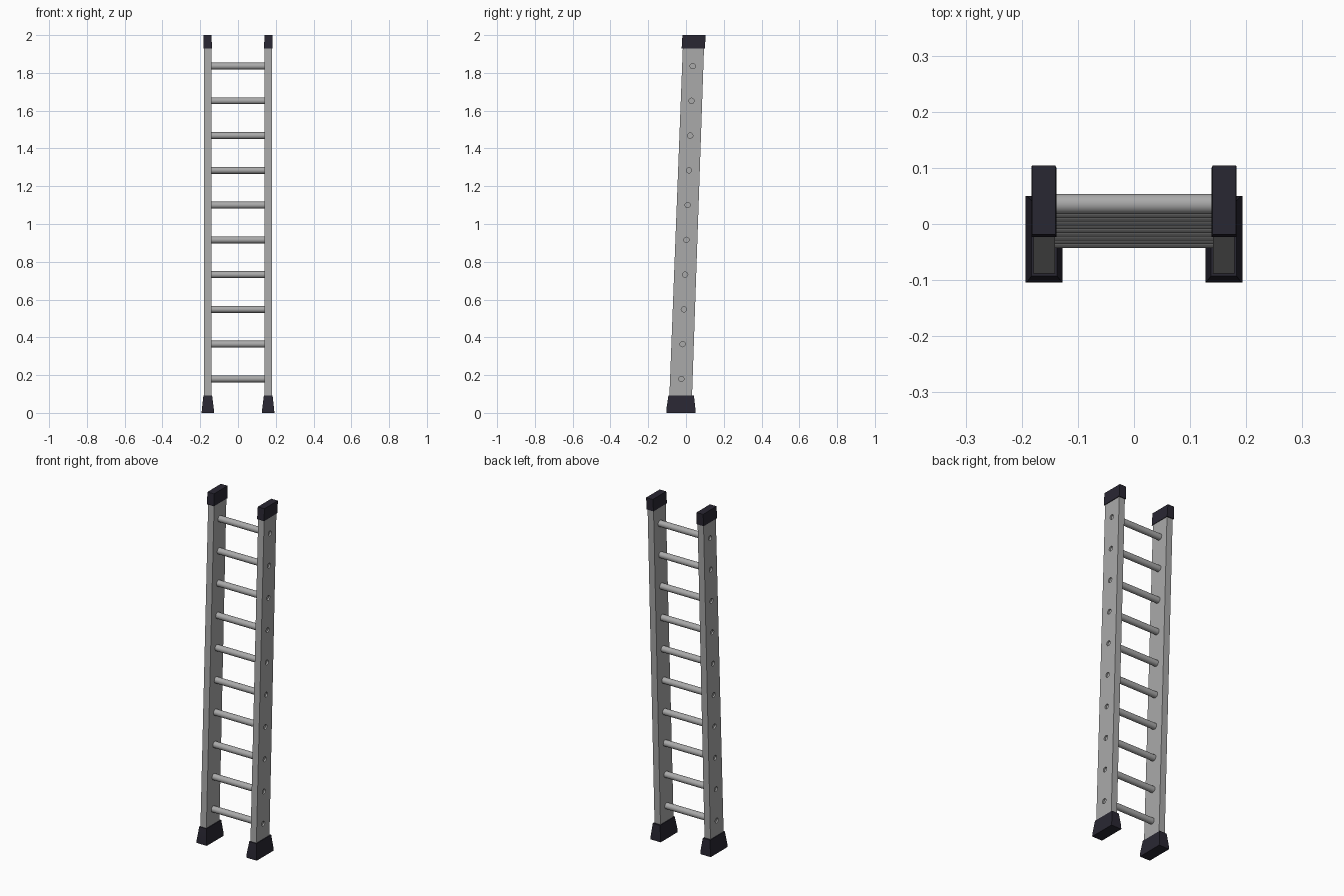
import bpy, bmesh, math
from mathutils import Vector

if "Cube" in bpy.data.objects:
    bpy.data.objects.remove(bpy.data.objects["Cube"])


def material(name, col):
    m = bpy.data.materials.new(name)
    m.diffuse_color = (*col, 1)
    m.use_nodes = True
    m.node_tree.nodes["Principled BSDF"].inputs["Base Color"].default_value = m.diffuse_color
    return m


METAL = material("aluminium grey", (0.40, 0.40, 0.40))
RUBBER = material("dark rubber", (0.022, 0.020, 0.032))


def lean(z):
    """Centre of the leaning ladder in y at height z."""
    return -0.028 + 0.0365 * (z - 0.09)


def finish(ob, mat):
    ob.data.materials.clear()
    ob.data.materials.append(mat)
    bpy.ops.object.select_all(action='DESELECT')
    ob.select_set(True)
    bpy.context.view_layer.objects.active = ob
    bpy.ops.object.shade_smooth_by_angle(angle=math.radians(35))


def loft(name, sections, bevel, mat):
    """Stack of rectangles (xmin, xmax, ymin, ymax, z), edges rounded."""
    bm = bmesh.new()
    rings = []
    for x0, x1, y0, y1, z in sections:
        rings.append([bm.verts.new(p) for p in
                      ((x0, y0, z), (x1, y0, z), (x1, y1, z), (x0, y1, z))])
    for a, b in zip(rings, rings[1:]):
        for i in range(4):
            j = (i + 1) % 4
            bm.faces.new((a[i], a[j], b[j], b[i]))
    bm.faces.new(rings[0][::-1])
    bm.faces.new(rings[-1])
    edges = [e for e in bm.edges if e.calc_face_angle(0) > 0.3]
    bmesh.ops.bevel(bm, geom=edges, offset=bevel, segments=2, profile=0.5,
                    affect='EDGES', clamp_overlap=True)
    me = bpy.data.meshes.new(name)
    bm.to_mesh(me)
    bm.free()
    ob = bpy.data.objects.new(name, me)
    bpy.context.collection.objects.link(ob)
    finish(ob, mat)
    return ob


def cylinder(name, r, x0, x1, y, z, mat):
    bpy.ops.mesh.primitive_cylinder_add(
        vertices=24, radius=r, depth=x1 - x0, location=((x0 + x1) / 2, y, z),
        rotation=(0, math.pi / 2, 0))
    ob = bpy.context.object
    ob.name = name
    finish(ob, mat)
    return ob


rung_z = [0.18 + 0.184 * i for i in range(10)]

# Hole cutter for the open rung ends on the outer rail faces
bm = bmesh.new()
for s in (-1, 1):
    for z in rung_z:
        ret = bmesh.ops.create_cone(bm, cap_ends=True, segments=20, radius1=0.014,
                                    radius2=0.014, depth=0.04)
        for v in ret["verts"]:
            c = v.co.copy()
            v.co = Vector((s * 0.19 + c.z, lean(z) + c.y, z - c.x))
bmesh.ops.recalc_face_normals(bm, faces=bm.faces)
me = bpy.data.meshes.new("rung_end_cutter")
bm.to_mesh(me)
bm.free()
cutter = bpy.data.objects.new("rung_end_cutter", me)
bpy.context.collection.objects.link(cutter)
me.materials.append(METAL)
cutter.hide_render = True
cutter.hide_set(True)

for side, s in (("left", -1), ("right", 1)):
    def xs(a, b):
        return tuple(sorted((s * a, s * b)))

    # Side rail
    z0, z1 = 0.04, 1.97
    rail = loft(side + "_rail",
                [(*xs(0.141, 0.179), lean(z) - h, lean(z) + h, z)
                 for z, h in ((z0, 0.060), (z1, 0.056))], 0.004, METAL)
    mod = rail.modifiers.new("rung ends", 'BOOLEAN')
    mod.object = cutter
    mod.operation = 'DIFFERENCE'
    mod.solver = 'EXACT'

    # Rubber top cap
    loft(side + "_top_cap",
         [(*xs(0.138, 0.183), -0.023, 0.100, 1.93),
          (*xs(0.140, 0.182), -0.019, 0.104, 2.0)], 0.009, RUBBER)

    # Flared rubber foot
    loft(side + "_foot",
         [(*xs(0.127, 0.193), -0.104, 0.050, 0.0),
          (*xs(0.128, 0.191), -0.104, 0.050, 0.02),
          (*xs(0.137, 0.183), -0.093, 0.042, 0.092)], 0.008, RUBBER)

# Rungs
for i, z in enumerate(rung_z):
    cylinder(f"rung_{i + 1}", 0.018, -0.15, 0.15, lean(z), z, METAL)
